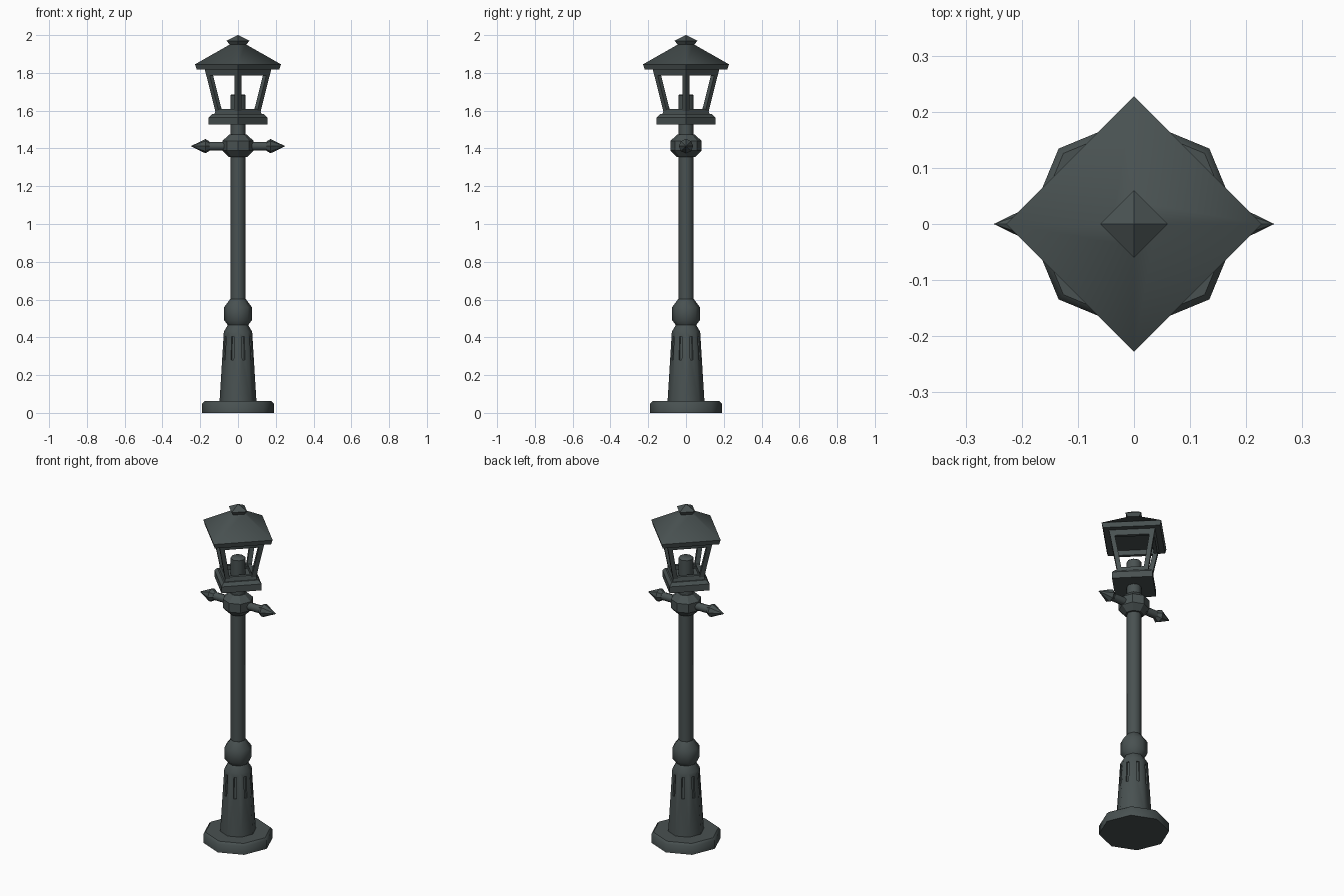
import bpy, bmesh, math
from mathutils import Vector, Matrix

if "Cube" in bpy.data.objects:
    bpy.data.objects.remove(bpy.data.objects["Cube"])

iron = bpy.data.materials.new("dark_iron")
iron.diffuse_color = (0.066, 0.083, 0.083, 1)
iron.use_nodes = True
iron.node_tree.nodes["Principled BSDF"].inputs["Base Color"].default_value = iron.diffuse_color


def finish(name, bm, smooth=0):
    bmesh.ops.remove_doubles(bm, verts=bm.verts, dist=1e-5)
    bmesh.ops.recalc_face_normals(bm, faces=bm.faces)
    if smooth:
        for f in bm.faces:
            f.smooth = True
        for e in bm.edges:
            e.smooth = len(e.link_faces) == 2 and e.calc_face_angle(0) < math.radians(smooth)
    me = bpy.data.meshes.new(name)
    bm.to_mesh(me)
    bm.free()
    me.materials.append(iron)
    ob = bpy.data.objects.new(name, me)
    bpy.context.collection.objects.link(ob)
    return ob


def lathe(name, profile, n=8, smooth=0, matrix=None, ring=False):
    """Revolve (radius, height) points in n steps, first corner on +x."""
    bm = bmesh.new()
    pts = list(profile)
    if ring:
        pts.append(pts[0])
    else:
        pts = [(0, pts[0][1])] + pts + [(0, pts[-1][1])]
    rows = []
    for k in range(n):
        a = 2 * math.pi * k / n
        rows.append([bm.verts.new((r * math.cos(a), r * math.sin(a), z)) for r, z in pts])
    for k in range(n):
        a, b = rows[k], rows[(k + 1) % n]
        for i in range(len(pts) - 1):
            bm.faces.new((a[i], b[i], b[i + 1], a[i + 1]))
    bmesh.ops.remove_doubles(bm, verts=bm.verts, dist=1e-5)
    bmesh.ops.dissolve_degenerate(bm, edges=bm.edges, dist=1e-6)
    if matrix:
        bm.transform(matrix)
    return finish(name, bm, smooth)


def loft_box(bm, low, high):
    """Hexahedron between two quads."""
    a = [bm.verts.new(p) for p in low]
    b = [bm.verts.new(p) for p in high]
    bm.faces.new(a[::-1])
    bm.faces.new(b)
    for i in range(4):
        j = (i + 1) % 4
        bm.faces.new((a[i], a[j], b[j], b[i]))


# Foot and tapered pedestal
lathe("foot", [(0.19, 0), (0.19, 0.05), (0.178, 0.062)], smooth=46)
pedestal = lathe("pedestal", [(0.098, 0.055), (0.075, 0.43), (0.052, 0.468)], smooth=46)

# Flutes cut in each pedestal face
bm = bmesh.new()
for k in range(8):
    rot = Matrix.Rotation(math.radians(22.5 + 45 * k), 3, 'Z')
    quads = []
    for z, apo in ((0.28, 0.0779), (0.405, 0.0708)):
        quads.append([rot @ Vector((apo + d, w, z)) for d, w in
                      ((-0.008, -0.006), (0.02, -0.012), (0.02, 0.012), (-0.008, 0.006))])
    loft_box(bm, *quads)
cutter = finish("flute_cutter", bm)
cutter.hide_render = True
cutter.display_type = 'WIRE'
mod = pedestal.modifiers.new("flutes", 'BOOLEAN')
mod.operation = 'DIFFERENCE'
mod.solver = 'EXACT'
mod.object = cutter
# bake the cut and drop the cutter
bpy.context.view_layer.update()
dg = bpy.context.evaluated_depsgraph_get()
baked = bpy.data.meshes.new_from_object(pedestal.evaluated_get(dg))
pedestal.modifiers.clear()
pedestal.data = baked
bpy.data.objects.remove(cutter)

# Pole and its two collars
lathe("pole", [(0.04, 0.46), (0.04, 1.53)], smooth=46)
lathe("lower_collar", [(0.05, 0.46), (0.073, 0.49), (0.073, 0.56), (0.041, 0.603)], smooth=40)
lathe("upper_collar", [(0.05, 1.355), (0.083, 1.388), (0.083, 1.44), (0.045, 1.474)], smooth=30)

# Ladder arms with pointed ends
for side, label in ((1, "right"), (-1, "left")):
    m = Matrix.Translation((0, 0, 1.412)) @ Matrix.Rotation(side * math.pi / 2, 4, 'Y')
    lathe(label + "_arm", [(0.023, 0.05), (0.023, 0.165)], smooth=46, matrix=m)
    lathe(label + "_arm_tip", [(0.024, 0.15), (0.038, 0.172), (0.0, 0.25)], matrix=m)

# Lantern: square parts with corners on the axes
lathe("lantern_base", [(0.155, 1.527), (0.155, 1.565), (0.135, 1.583)], n=4)
lathe("lower_frame", [(0.125, 1.58), (0.117, 1.608), (0.09, 1.608), (0.09, 1.58)], n=4, ring=True)
lathe("upper_frame", [(0.168, 1.787), (0.178, 1.825), (0.145, 1.825), (0.140, 1.787)], n=4, ring=True)
for k, label in enumerate(("right", "back", "left", "front")):
    rot = Matrix.Rotation(k * math.pi / 2, 3, 'Z')
    bm = bmesh.new()
    d = 0.018
    quads = [[rot @ Vector((r + x, y, z)) for x, y in ((d, 0), (0, d), (-d, 0), (0, -d))]
             for z, r in ((1.585, 0.099), (1.815, 0.157))]
    loft_box(bm, *quads)
    finish(label + "_lantern_post", bm)

# Burner inside the lantern
lathe("burner", [(0.041, 1.575), (0.041, 1.68), (0.034, 1.686)], smooth=46)

# Roof and finial
lathe("roof", [(0.218, 1.818), (0.228, 1.845), (0.04, 1.952)], n=4, smooth=60)
lathe("finial", [(0.04, 1.945), (0.06, 1.97), (0.0, 2.0)], n=4)
